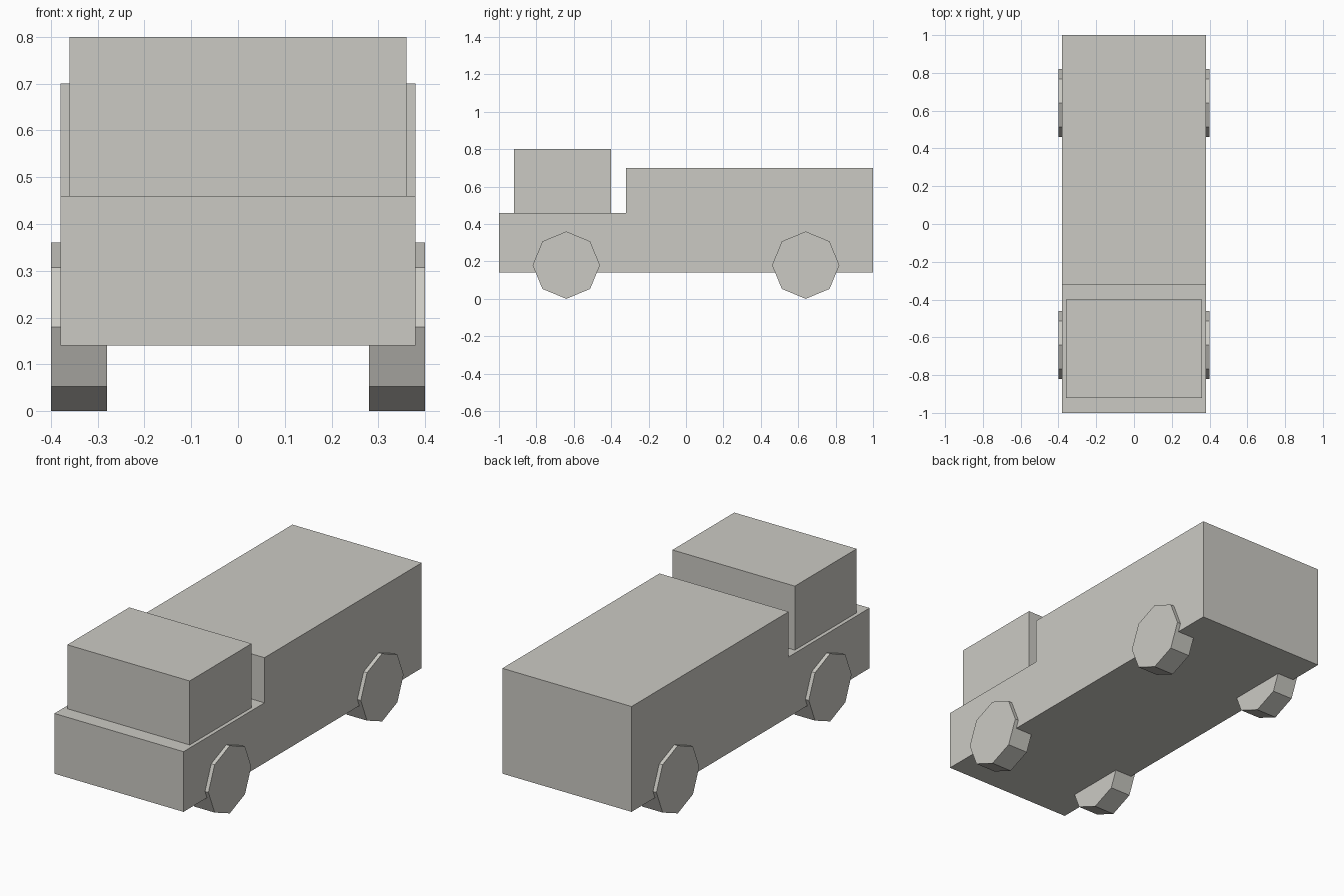
import bpy, bmesh, math
from mathutils import Matrix

cube = bpy.data.objects.get("Cube")
if cube:
    bpy.data.objects.remove(cube, do_unlink=True)

# Single warm grey paint
COLOUR = (0.6, 0.59, 0.55, 1)
paint = bpy.data.materials.new("warm_grey")
paint.use_nodes = True
paint.diffuse_color = COLOUR
paint.node_tree.nodes["Principled BSDF"].inputs["Base Color"].default_value = COLOUR


def add_part(name, bm):
    bmesh.ops.recalc_face_normals(bm, faces=bm.faces)
    mesh = bpy.data.meshes.new(name)
    bm.to_mesh(mesh)
    bm.free()
    mesh.materials.append(paint)
    obj = bpy.data.objects.new(name, mesh)
    bpy.context.collection.objects.link(obj)
    return obj


def extrude_profile(name, points, x0, x1):
    """Extrude a (y, z) side profile across the width."""
    bm = bmesh.new()
    face = bm.faces.new([bm.verts.new((x0, y, z)) for y, z in points])
    side = bmesh.ops.extrude_face_region(bm, geom=[face])["geom"]
    verts = [g for g in side if isinstance(g, bmesh.types.BMVert)]
    bmesh.ops.translate(bm, verts=verts, vec=(x1 - x0, 0, 0))
    return add_part(name, bm)


# Stepped body: low front deck and tall cargo box
extrude_profile("body", [(-1, 0.14), (1, 0.14), (1, 0.7), (-0.32, 0.7),
                         (-0.32, 0.46), (-1, 0.46)], -0.38, 0.38)

# Cab on the front deck
extrude_profile("cab", [(-0.92, 0.46), (-0.4, 0.46), (-0.4, 0.8), (-0.92, 0.8)],
                -0.36, 0.36)

# Four octagonal wheels
RADIUS = 0.18
for end, y in (("front", -0.64), ("rear", 0.64)):
    for side, x in (("left", 0.34), ("right", -0.34)):
        bm = bmesh.new()
        bmesh.ops.create_cone(bm, cap_ends=True, segments=8, radius1=RADIUS,
                              radius2=RADIUS, depth=0.12,
                              matrix=Matrix.Rotation(math.pi / 2, 4, "Y"))
        wheel = add_part(f"{end}_{side}_wheel", bm)
        wheel.location = (x, y, RADIUS)
